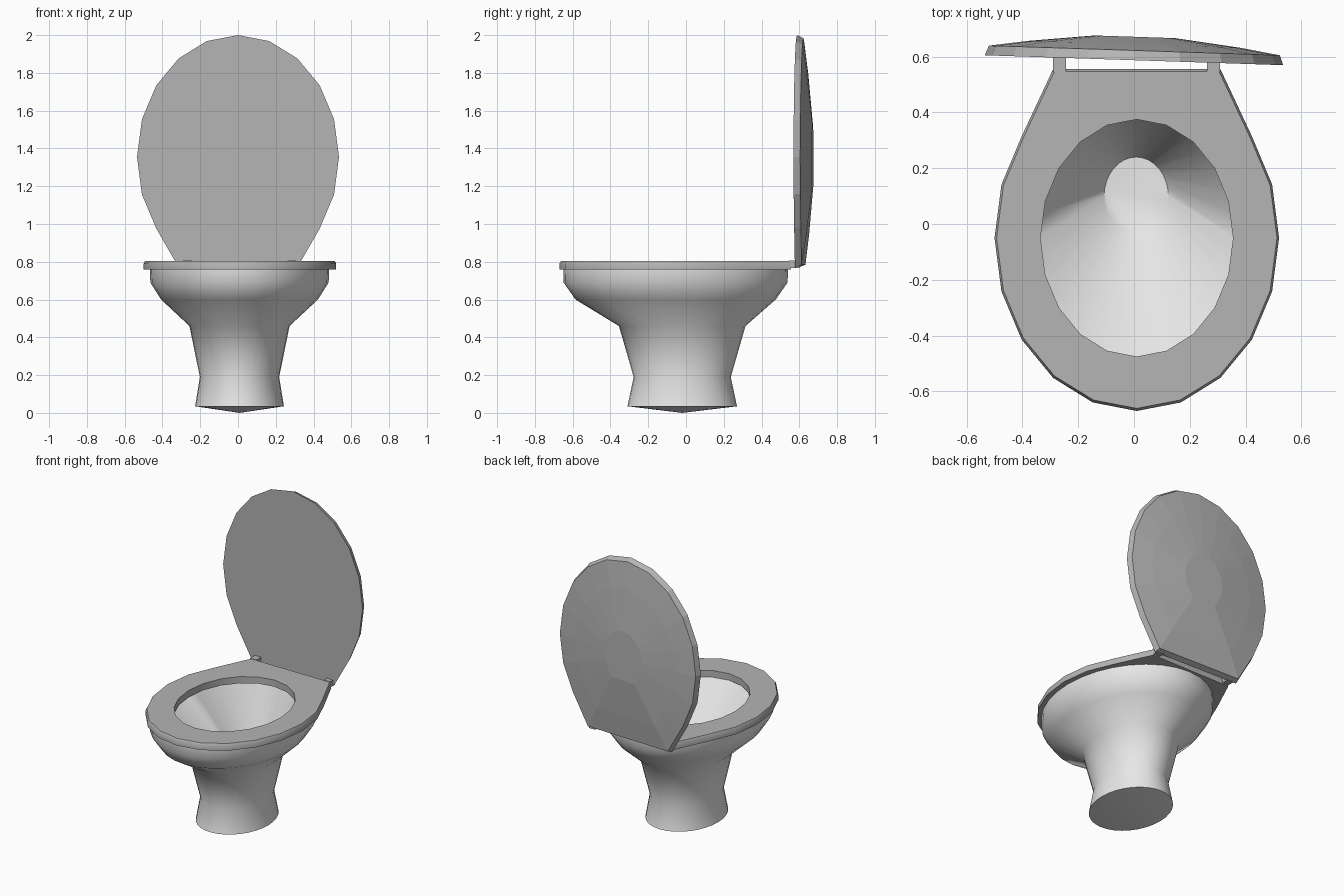
import bpy, bmesh, math
from mathutils import Matrix

cube = bpy.data.objects.get("Cube")
if cube:
    bpy.data.objects.remove(cube, do_unlink=True)


def material(name, value):
    mat = bpy.data.materials.new(name)
    mat.use_nodes = True
    color = (value, value, value, 1)
    mat.diffuse_color = color
    mat.node_tree.nodes["Principled BSDF"].inputs["Base Color"].default_value = color
    return mat


white = material("white ceramic", 0.8)
grey = material("grey plastic", 0.46)


def ellipse(rx, ry, cx, cy, z, sides, back=None):
    """Ring of points; 'back' squares off the +y end at that share of ry."""
    ring = []
    for k in range(sides):
        a = math.tau * k / sides
        s = math.sin(a)
        if back and s > 0.8:
            s = back
        ring.append((cx + rx * math.cos(a), cy + ry * s, z))
    return ring


def loft(name, rings, mat, start=None, end=None, closed=False, smooth=None):
    """Skin the rings; start/end are 'flat' caps or an apex point."""
    bm = bmesh.new()
    loops = [[bm.verts.new(p) for p in ring] for ring in rings]
    n = len(loops[0])
    pairs = list(zip(loops, loops[1:]))
    if closed:
        pairs.append((loops[-1], loops[0]))
    for low, high in pairs:
        for i in range(n):
            j = (i + 1) % n
            bm.faces.new((low[i], low[j], high[j], high[i]))
    for cap, loop in ((start, loops[0]), (end, loops[-1])):
        if cap == "flat":
            bm.faces.new(loop)
        elif cap:
            tip = bm.verts.new(cap)
            for i in range(n):
                bm.faces.new((loop[i], loop[(i + 1) % n], tip))
    bmesh.ops.recalc_face_normals(bm, faces=bm.faces)
    mesh = bpy.data.meshes.new(name)
    bm.to_mesh(mesh)
    bm.free()
    mesh.materials.append(mat)
    obj = bpy.data.objects.new(name, mesh)
    bpy.context.collection.objects.link(obj)
    if smooth:
        bpy.ops.object.select_all(action="DESELECT")
        obj.select_set(True)
        bpy.context.view_layer.objects.active = obj
        bpy.ops.object.shade_smooth_by_angle(angle=math.radians(smooth))
    return obj


# Bowl and pedestal: outside from the foot up, over the rim, down the inside
bowl_profile = [  # x radius, y radius, y centre, height
    (0.235, 0.29, -0.02, 0.035),
    (0.21, 0.257, -0.02, 0.19),
    (0.265, 0.335, -0.02, 0.46),
    (0.415, 0.53, -0.055, 0.6),
    (0.472, 0.593, -0.055, 0.69),
    (0.475, 0.595, -0.055, 0.763),
    (0.355, 0.437, -0.05, 0.763),
    (0.115, 0.14, 0.10, 0.35),
]
loft("bowl", [ellipse(rx, ry, 0.008, cy, z, 32) for rx, ry, cy, z in bowl_profile],
     white, start=(0.008, -0.02, 0), end="flat", smooth=60)

# Seat ring with a softened outer top edge and squared back
seat_profile = [(1, 0.76), (1, 0.79), (0.985, 0.805)]
seat_rings = [ellipse(0.51 * s, 0.62 * s, 0.01, -0.05, z, 20, back=0.976)
              for s, z in seat_profile]
seat_rings += [ellipse(0.345, 0.425, 0.01, -0.05, z, 20) for z in (0.805, 0.76)]
loft("seat", seat_rings, grey, closed=True, smooth=50)

# Raised lid: shallow faceted dome, turned upright and slightly skewed
lid_profile = [(1, 0), (0.975, 0.035), (0.71, 0.057), (0.27, 0.084)]
lid = loft("lid", [ellipse(0.535 * s, 0.645 * s, 0, 0, z, 20, back=0.907)
                   for s, z in lid_profile],
           grey, start="flat", end="flat")
lid.data.transform(Matrix.Translation((0, 0.587, 1.355))
                   @ Matrix.Rotation(math.radians(-1.9), 4, "Z")
                   @ Matrix.Rotation(math.radians(-90), 4, "X"))

# Hinge blocks joining seat and lid
for side, x in (("right", -0.267), ("left", 0.285)):
    corners = [(x - 0.023, 0.545), (x + 0.023, 0.545), (x + 0.023, 0.6), (x - 0.023, 0.6)]
    loft(side + "_hinge", [[(px, py, z) for px, py in corners] for z in (0.768, 0.808)],
         grey, start="flat", end="flat")
